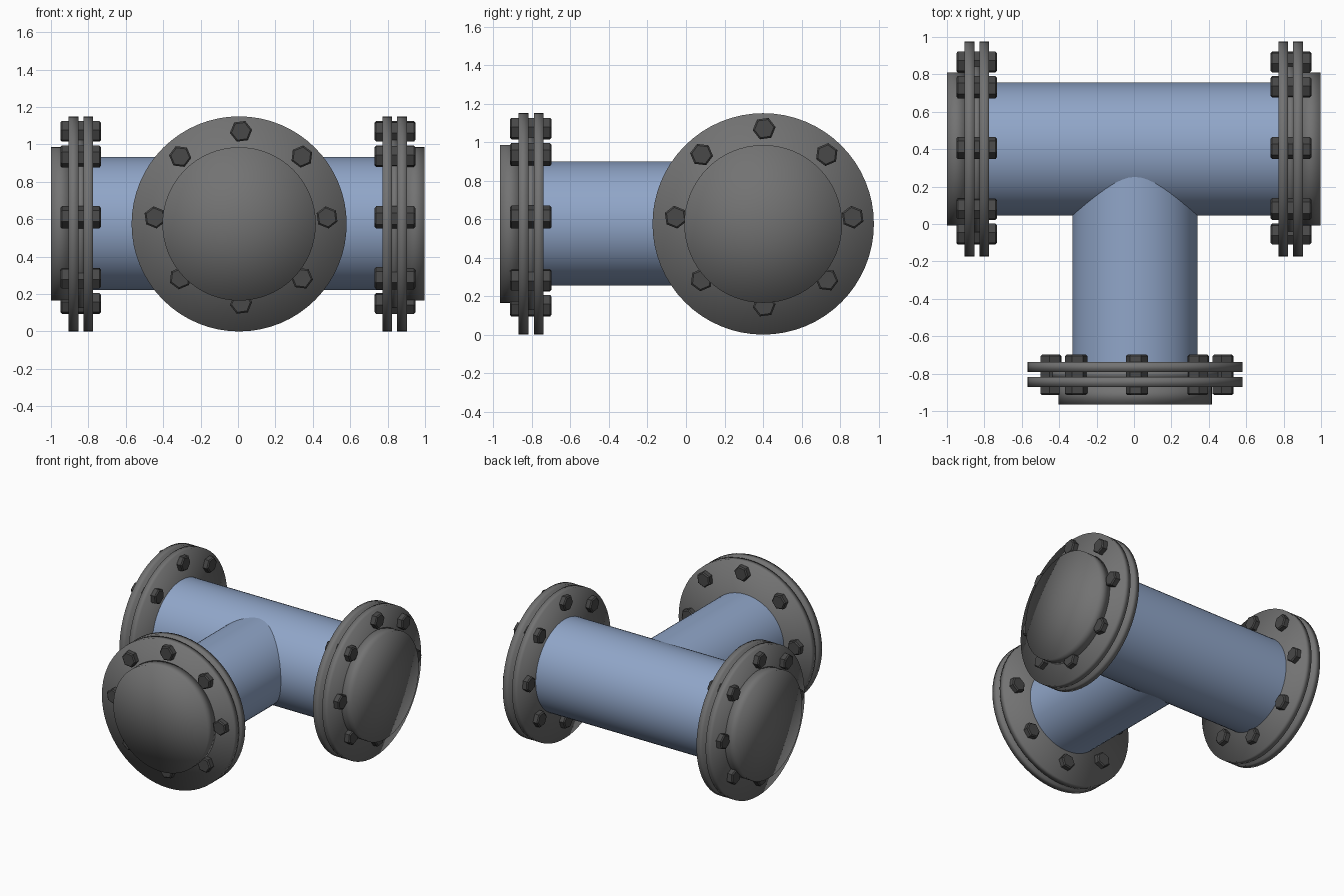
import bpy, bmesh, math
from mathutils import Vector, Matrix

cube = bpy.data.objects.get("Cube")
if cube:
    bpy.data.objects.remove(cube, do_unlink=True)


def material(name, rgb):
    m = bpy.data.materials.new(name)
    m.use_nodes = True
    color = (*rgb, 1)
    m.diffuse_color = color
    m.node_tree.nodes["Principled BSDF"].inputs["Base Color"].default_value = color
    return m


pipe_blue = material("pipe blue", (0.28, 0.38, 0.58))
flange_grey = material("flange grey", (0.17, 0.17, 0.17))
bolt_grey = material("bolt dark grey", (0.065, 0.065, 0.065))

AXIS_Z = 0.577


def frame(center, axis):
    """Matrix whose local z follows axis and whose local y stays as upright as possible."""
    z = Vector(axis).normalized()
    x = Vector((0, 0, 1)).cross(z).normalized()
    rot = Matrix((x, z.cross(x), z)).transposed().to_4x4()
    return Matrix.Translation(center) @ rot


def finish(bm, name, mat, matrix, smooth):
    bmesh.ops.recalc_face_normals(bm, faces=bm.faces)
    for f in bm.faces:
        f.smooth = smooth
    mesh = bpy.data.meshes.new(name)
    bm.to_mesh(mesh)
    bm.free()
    mesh.materials.append(mat)
    obj = bpy.data.objects.new(name, mesh)
    obj.matrix_world = matrix
    bpy.context.collection.objects.link(obj)
    return obj


def cylinder(bm, radius, z0, z1, sides=64, offset=Matrix()):
    m = offset @ Matrix.Translation((0, 0, (z0 + z1) / 2))
    return bmesh.ops.create_cone(bm, cap_ends=True, cap_tris=sides > 6, segments=sides,
                                 radius1=radius, radius2=radius, depth=z1 - z0, matrix=m)


def disc(name, radius, z0, z1, matrix):
    bm = bmesh.new()
    cylinder(bm, radius, z0, z1)
    return finish(bm, name, flange_grey, matrix, True)


def pipe(name, radius, length, matrix, squash=1):
    # open tube, its ends are buried in the flanges or the other tube
    bm = bmesh.new()
    bmesh.ops.create_cone(bm, cap_ends=False, segments=64, radius1=radius,
                          radius2=radius, depth=length)
    bmesh.ops.scale(bm, vec=(1, squash, 1), verts=bm.verts)
    return finish(bm, name, pipe_blue, matrix, True)


def bolt_ring(name, matrix, shift):
    # eight hexagonal bolts running through both flange plates
    bm = bmesh.new()
    for i in range(8):
        offset = (Matrix.Translation(shift) @ Matrix.Rotation(i * math.pi / 4, 4, "Z")
                  @ Matrix.Translation((0.46, 0, 0))
                  @ Matrix.Rotation(math.radians(8), 4, "Z"))
        cylinder(bm, 0.06, -0.107, 0.11, 6, offset)
    rims = [e for e in bm.edges if abs(e.verts[0].co.z - e.verts[1].co.z) < 0.01]
    bmesh.ops.bevel(bm, geom=rims, offset=0.008, segments=1, affect="EDGES")
    return finish(bm, name, bolt_grey, matrix, False)


def flange_joint(side, center, axis, shift):
    # paired plates, gasket, raised end cap and bolts, stacked outward along axis
    m = frame(center, axis)
    disc(side + "_pipe_flange", 0.575, -0.066, -0.015, m)
    disc(side + "_gasket", 0.45, -0.02, 0.02, m)
    disc(side + "_blind_flange", 0.575, 0.013, 0.066, m)
    disc(side + "_end_cap", 0.41, 0.06, 0.16, m)
    bolt_ring(side + "_bolts", m, shift)


# Tubes
pipe("main_pipe", 0.356, 1.62, frame((0, 0.401, AXIS_Z), (1, 0, 0)))
pipe("branch_pipe", 0.335, 1.16, frame((0.005, -0.2, AXIS_Z), (0, -1, 0)), 0.963)

# Flanged ends
flange_joint("left", (0.838, 0.401, 0.575), (1, 0, 0), (0.005, 0.035, 0))
flange_joint("right", (-0.84, 0.401, 0.575), (-1, 0, 0), (-0.005, 0.035, 0))
flange_joint("front", (0.006, -0.805, 0.575), (0, -1, 0), (0.01, 0.035, 0))
